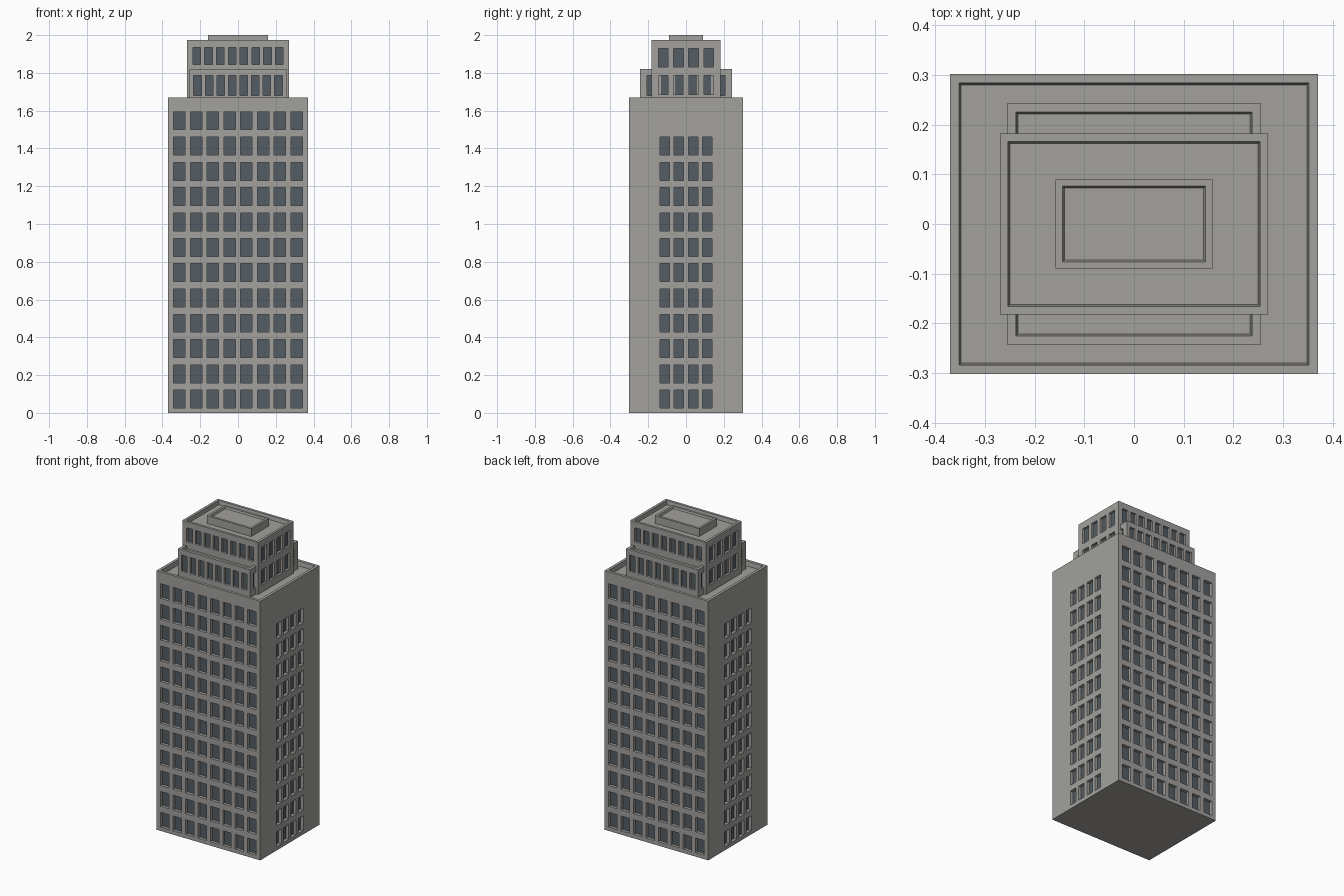
import bpy, bmesh
from mathutils import Vector

if "Cube" in bpy.data.objects:
    bpy.data.objects.remove(bpy.data.objects["Cube"])

stone = bpy.data.materials.new("stone")
stone.diffuse_color = (0.36, 0.355, 0.34, 1)
stone.use_nodes = True
stone.node_tree.nodes["Principled BSDF"].inputs["Base Color"].default_value = stone.diffuse_color
glass = bpy.data.materials.new("window_glass")
glass.diffuse_color = (0.09, 0.11, 0.125, 1)
glass.use_nodes = True
glass.node_tree.nodes["Principled BSDF"].inputs["Base Color"].default_value = glass.diffuse_color


def lines(lo, hi, start, pitch, size, count):
    """Grid lines: wall edge, then both edges of each opening, then wall edge."""
    out = [lo]
    for i in range(count):
        out += [start + i * pitch, start + i * pitch + size]
    return out + [hi]


def columns(half, span, count, fill):
    pitch = span / count
    return lines(-half, half, -span / 2 + pitch * (1 - fill) / 2, pitch, pitch * fill, count)


def wall(bm, origin, u, n, us, zs, depth):
    """Wall panel with recessed windows in the odd cells of the grid."""
    up = Vector((0, 0, 1))

    def face(pts, mat=0):
        bm.faces.new([bm.verts.new(p) for p in pts]).material_index = mat

    for i in range(len(us) - 1):
        for j in range(len(zs) - 1):
            c = [origin + u * a + up * b for a, b in
                 ((us[i], zs[j]), (us[i + 1], zs[j]), (us[i + 1], zs[j + 1]), (us[i], zs[j + 1]))]
            if i % 2 and j % 2:
                d = [p - n * depth for p in c]
                face(d, 1)
                for k in range(4):
                    m = (k + 1) % 4
                    face([c[k], c[m], d[m], d[k]])
            else:
                face(c)


def tier(name, hx, hy, z0, z1, front, side, rim, drop, depth=0.02):
    """Box storey: four windowed walls, a floor, and a roof sunk behind a parapet."""
    bm = bmesh.new()
    X, Y = Vector((1, 0, 0)), Vector((0, 1, 0))
    for s in (1, -1):
        wall(bm, -Y * hy * s, X * s, -Y * s, *front, depth)
        wall(bm, X * hx * s, Y * s, X * s, *side, depth)

    def ring(x, y, z):
        return [bm.verts.new((a * x, b * y, z)) for a, b in ((-1, -1), (1, -1), (1, 1), (-1, 1))]

    outer, inner = ring(hx, hy, z1), ring(hx - rim, hy - rim, z1)
    roof = ring(hx - rim - 0.004, hy - rim - 0.004, z1 - drop)
    for a, b in ((outer, inner), (inner, roof)):
        for k in range(4):
            m = (k + 1) % 4
            bm.faces.new((a[k], a[m], b[m], b[k]))
    bm.faces.new(roof)
    bm.faces.new(ring(hx, hy, z0)[::-1])
    bmesh.ops.remove_doubles(bm, verts=bm.verts, dist=0.0002)
    me = bpy.data.meshes.new(name)
    bm.to_mesh(me)
    bm.free()
    me.materials.append(stone)
    me.materials.append(glass)
    ob = bpy.data.objects.new(name, me)
    bpy.context.collection.objects.link(ob)
    return ob


# Main shaft: eight bays on the broad faces, four central bays on the narrow ones
tier("main_tower", 0.37, 0.302, 0, 1.67,
     (columns(0.37, 0.71, 8, 0.68), lines(0, 1.67, 0.025, 0.134, 0.095, 12)),
     (columns(0.302, 0.30, 4, 0.68), lines(0, 1.67, 0.025, 0.134, 0.095, 11)),
     0.018, 0.03)

# Lower setback, deep from front to back
tier("lower_setback", 0.256, 0.243, 1.64, 1.82,
     (columns(0.256, 0.49, 8, 0.65), [1.64, 1.68, 1.785, 1.82]),
     (columns(0.243, 0.44, 6, 0.6), [1.64, 1.68, 1.785, 1.82]),
     0.018, 0.018, 0.014)

# Upper setback, rising through the lower one
tier("upper_setback", 0.27, 0.182, 1.64, 1.975,
     (columns(0.27, 0.50, 8, 0.65), [1.64, 1.845, 1.935, 1.975]),
     (columns(0.182, 0.32, 4, 0.65), lines(1.64, 1.975, 1.685, 0.145, 0.1, 2)),
     0.016, 0.025, 0.014)

# Rooftop plant box
tier("roof_plant_box", 0.158, 0.09, 1.95, 2.0,
     ([-0.158, 0.158], [1.95, 2.0]), ([-0.09, 0.09], [1.95, 2.0]), 0.014, 0.012)
